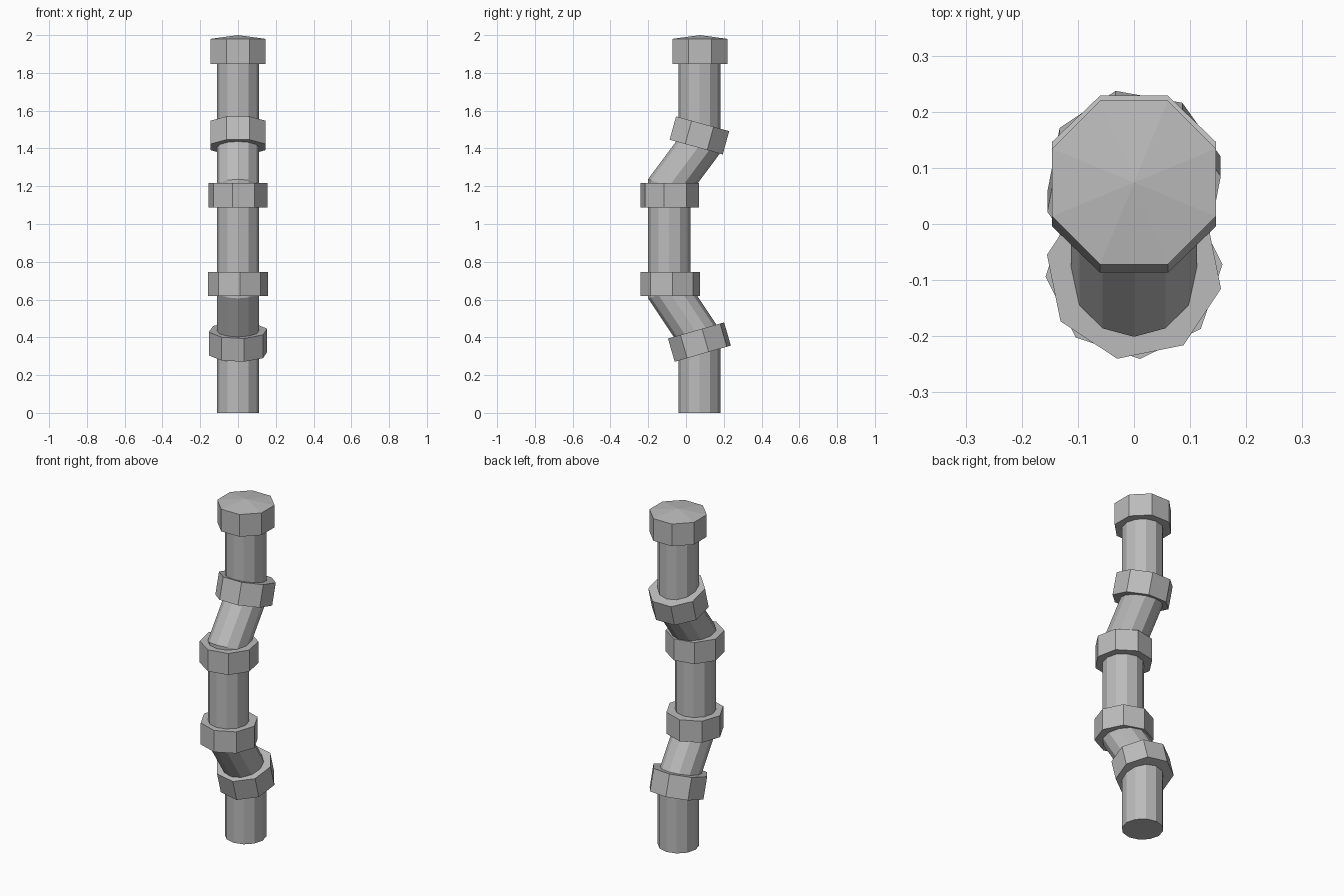
import bpy, bmesh
from math import sin, cos, tan, atan2, radians, pi
from mathutils import Matrix

if "Cube" in bpy.data.objects:
    bpy.data.objects.remove(bpy.data.objects["Cube"])

GREY = (0.5, 0.5, 0.5, 1)
mat = bpy.data.materials.new("grey metal")
mat.use_nodes = True
mat.diffuse_color = GREY
mat.node_tree.nodes["Principled BSDF"].inputs["Base Color"].default_value = GREY


def finish(bm, name):
    bmesh.ops.recalc_face_normals(bm, faces=bm.faces)
    mesh = bpy.data.meshes.new(name)
    bm.to_mesh(mesh)
    bm.free()
    mesh.materials.append(mat)
    obj = bpy.data.objects.new(name, mesh)
    bpy.context.collection.objects.link(obj)
    return obj


# Bent pipe: upright rings shared by every section, mitred at each bend
def pipe(name, path, radius=0.112, sides=12):
    bm = bmesh.new()
    rings = []
    for i, (y, z) in enumerate(path):
        before, after = path[max(i - 1, 0)], path[min(i + 1, len(path) - 1)]
        leans = [atan2(b[0] - a[0], b[1] - a[1])
                 for a, b in ((before, (y, z)), ((y, z), after)) if a != b]
        miter = tan(sum(leans) / len(leans))
        ring = []
        for k in range(sides):
            a = 2 * pi * k / sides
            dy = radius * sin(a)
            ring.append(bm.verts.new((radius * cos(a), y + dy, z - dy * miter)))
        rings.append(ring)
    for low, high in zip(rings, rings[1:]):
        for k in range(sides):
            n = (k + 1) % sides
            bm.faces.new((low[k], low[n], high[n], high[k]))
    bm.faces.new(rings[0])
    bm.faces.new(rings[-1])
    return finish(bm, name)


# Eight-sided collar; lean tips it towards +y, turn spins it on its axis
def collar(name, y, z, turn, lean=0, height=0.128, peak=0):
    bm = bmesh.new()
    place = (Matrix.Translation((0, y, z)) @ Matrix.Rotation(radians(-lean), 4, 'X')
             @ Matrix.Rotation(radians(turn), 4, 'Z'))
    bmesh.ops.create_cone(bm, cap_ends=True, segments=8, radius1=0.158,
                          radius2=0.158, depth=height)
    if peak:
        bm.faces.ensure_lookup_table()
        top = max(bm.faces, key=lambda f: f.calc_center_median().z)
        tip = bmesh.ops.poke(bm, faces=[top])["verts"][0]
        tip.co.z += peak
    # Put a corner exactly on the local x axis before turning
    corner = max(bm.verts, key=lambda v: v.co.xy.length).co
    spin = Matrix.Rotation(-atan2(corner.y, corner.x), 4, 'Z')
    bmesh.ops.transform(bm, matrix=place @ spin, verts=bm.verts)
    return finish(bm, name)


BACK, FRONT = 0.071, -0.089
pipe("bent_pipe", [(BACK, 0), (BACK, 0.40), (FRONT, 0.64),
                   (FRONT, 1.2), (BACK, 1.415), (BACK, 1.9)])

collar("lower_bend_collar", BACK, 0.375, turn=12, lean=-16)
collar("lower_middle_collar", -0.083, 0.683, turn=4)
collar("upper_middle_collar", -0.085, 1.152, turn=-11)
collar("upper_bend_collar", BACK, 1.469, turn=22.5, lean=15.5)
collar("pipe_cap", 0.074, 1.914, turn=22.5, height=0.132, peak=0.02)
